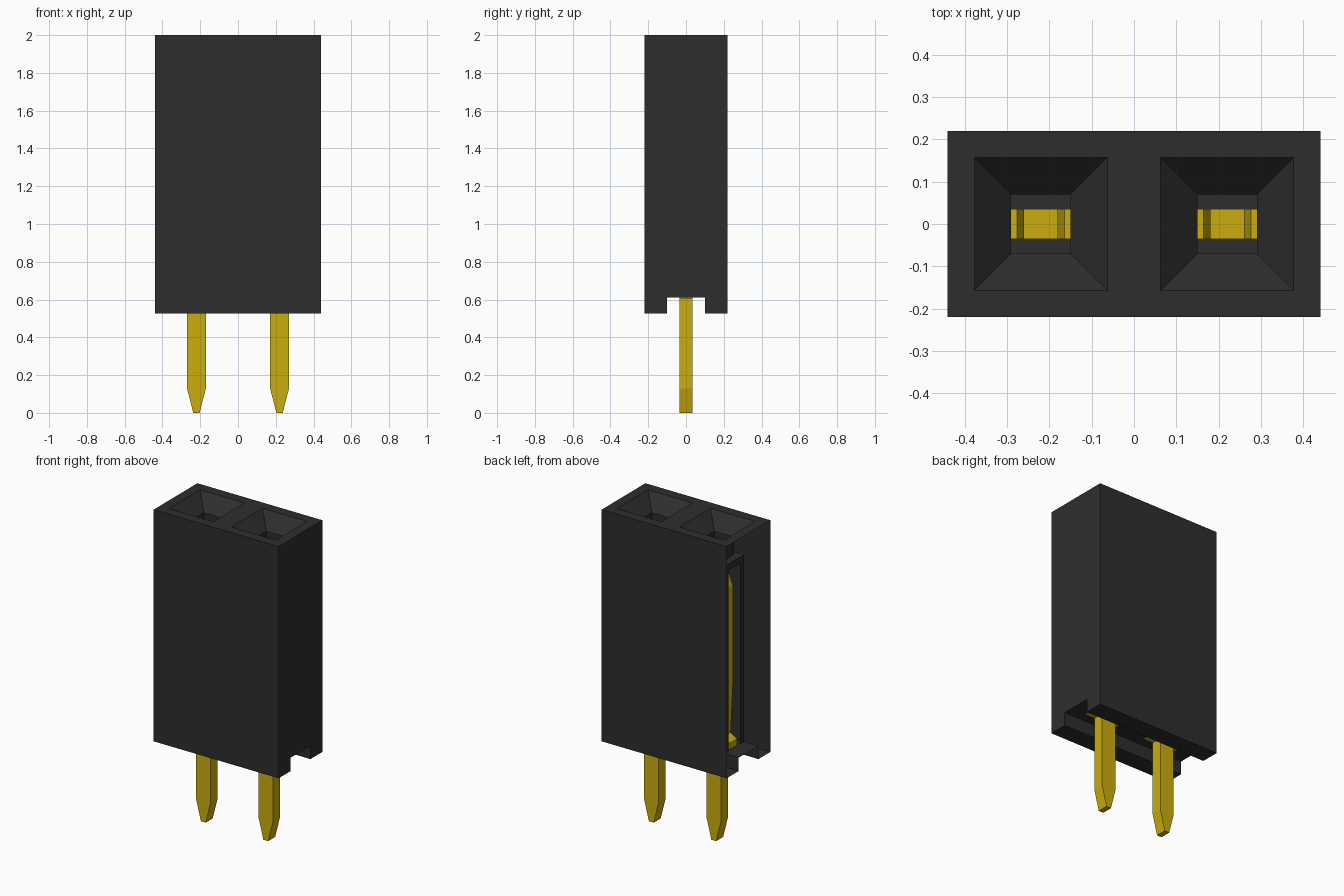
import bpy, bmesh

if "Cube" in bpy.data.objects:
    bpy.data.objects.remove(bpy.data.objects["Cube"])

W, D, TOP, BASE = 0.44, 0.22, 2.0, 0.525    # housing half width, half depth, heights
SLOT, CEIL = 0.1, 0.61                      # underside channel half width and height
CELLS = (-0.22, 0.22)


def material(name, rgb):
    m = bpy.data.materials.new(name)
    m.use_nodes = True
    m.diffuse_color = (*rgb, 1)
    m.node_tree.nodes["Principled BSDF"].inputs["Base Color"].default_value = (*rgb, 1)
    return m


def finish(bm, name, mat):
    bmesh.ops.remove_doubles(bm, verts=bm.verts, dist=0.0005)
    bmesh.ops.recalc_face_normals(bm, faces=bm.faces)
    mesh = bpy.data.meshes.new(name)
    bm.to_mesh(mesh)
    bm.free()
    mesh.materials.append(mat)
    obj = bpy.data.objects.new(name, mesh)
    bpy.context.collection.objects.link(obj)
    return obj


def face(bm, points):
    return bm.faces.new([bm.verts.new(p) for p in points])


def ring(cx, hx, hy, z):
    return [(cx + sx * hx, sy * hy, z) for sx, sy in ((-1, -1), (1, -1), (1, 1), (-1, 1))]


black = material("black plastic", (0.027, 0.027, 0.027))
gold = material("gold metal", (0.6, 0.42, 0.004))

# Housing shell: channelled section along x, closed at the left end, open at the right
bm = bmesh.new()
section = [(D, TOP), (D, BASE), (SLOT, BASE), (SLOT, CEIL),
           (-SLOT, CEIL), (-SLOT, BASE), (-D, BASE), (-D, TOP)]
for (y0, z0), (y1, z1) in zip(section, section[1:]):
    face(bm, [(-W, y0, z0), (W, y0, z0), (W, y1, z1), (-W, y1, z1)])
face(bm, [(W, y, z) for y, z in section])

# Top face with two square mouths
MOUTH = 0.157
xs = [-W] + [c + s * MOUTH for c in CELLS for s in (-1, 1)] + [W]
ys = [-D, -MOUTH, MOUTH, D]
for i in range(5):
    for j in range(3):
        if not (j == 1 and i in (1, 3)):
            face(bm, [(xs[i], ys[j], TOP), (xs[i + 1], ys[j], TOP),
                      (xs[i + 1], ys[j + 1], TOP), (xs[i], ys[j + 1], TOP)])
finish(bm, "housing_shell", black)

# Funnel, throat and contact chamber of each cell
GAP, GAP_TOP, HX, ROOF = 0.06, 1.76, 0.12, 1.8
for side, cx in zip(("right", "left"), CELLS):
    bm = bmesh.new()
    rings = [ring(cx, MOUTH, MOUTH, TOP), ring(cx, 0.07, 0.07, 1.91),
             ring(cx, 0.07, 0.07, ROOF), ring(cx, HX, SLOT, ROOF), ring(cx, HX, SLOT, CEIL)]
    for n, (a, b) in enumerate(zip(rings, rings[1:])):
        for k in range(4):
            if n == 3 and k == 3:
                continue
            m = (k + 1) % 4
            face(bm, [a[k], a[m], b[m], b[k]])
    # chamber wall with a tall window
    x = cx - HX
    for y0, y1, z0 in ((-SLOT, -GAP, CEIL), (-GAP, GAP, GAP_TOP), (GAP, SLOT, CEIL)):
        face(bm, [(x, y0, z0), (x, y1, z0), (x, y1, ROOF), (x, y0, ROOF)])
    finish(bm, side + "_socket", black)

# Stamped contacts: pin, cross bar and two spring arms
half = [(0.017, 0), (0.05, 0.13), (0.05, 0.605), (0.115, 0.605), (0.115, 0.65), (0.07, 0.68),
        (0.085, 0.98), (0.085, 1.62), (0.055, 1.7), (0.07, 1.77),
        (0.056, 1.77), (0.04, 1.7), (0.065, 1.6), (0.065, 1.0), (0.045, 0.68)]
outline = half + [(-x, z) for x, z in reversed(half)]
THICK = 0.035
for side, cx in zip(("right", "left"), CELLS):
    bm = bmesh.new()
    sheet = face(bm, [(cx + x, -THICK, z) for x, z in outline])
    new = bmesh.ops.extrude_face_region(bm, geom=[sheet], use_keep_orig=True)["geom"]
    bmesh.ops.translate(bm, vec=(0, 2 * THICK, 0),
                        verts=[v for v in new if isinstance(v, bmesh.types.BMVert)])
    finish(bm, side + "_contact_pin", gold)
